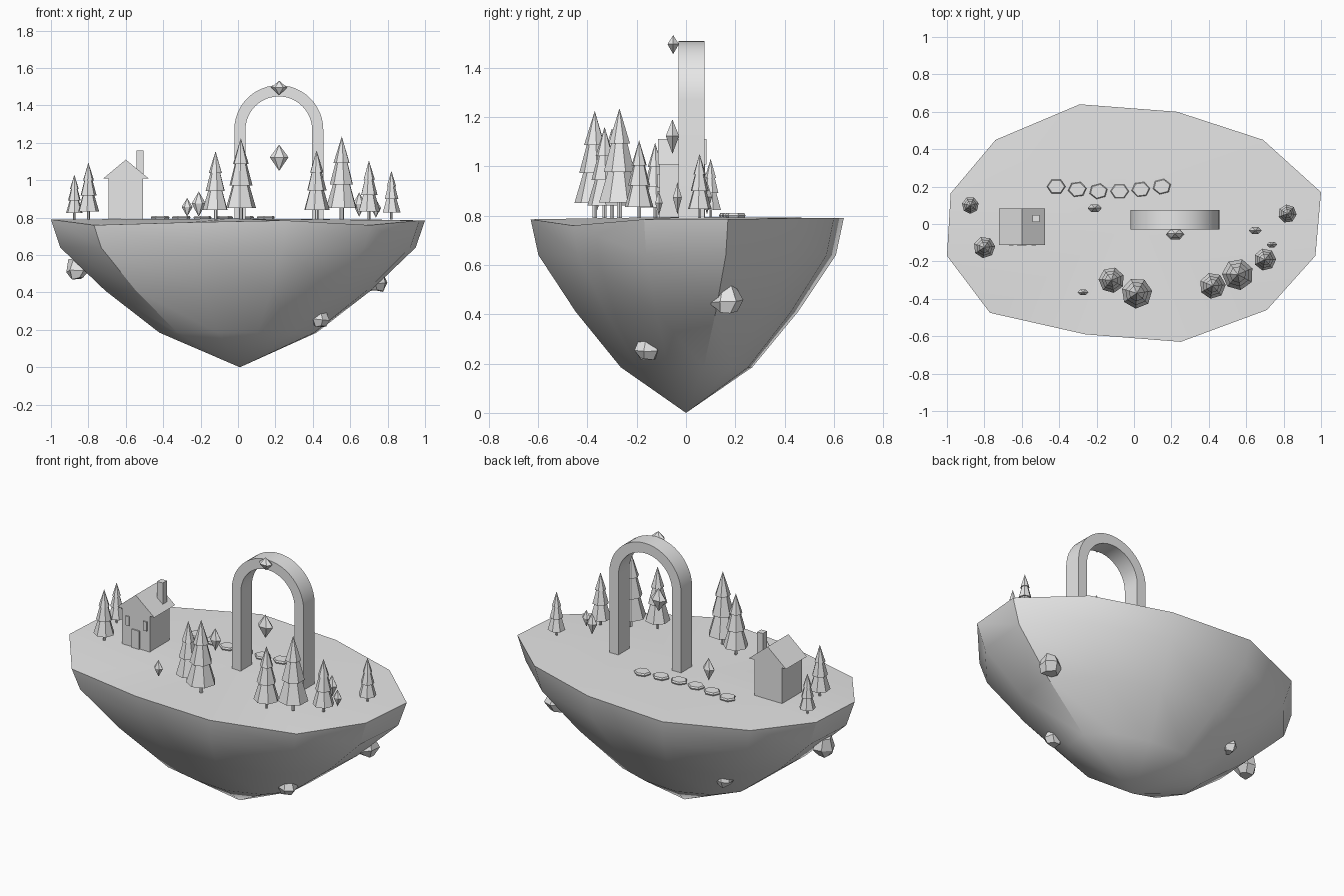
import bpy, bmesh, math, random
from mathutils import Vector

random.seed(4)
if "Cube" in bpy.data.objects:
    bpy.data.objects.remove(bpy.data.objects["Cube"])

stone = bpy.data.materials.new("plain_grey")
stone.use_nodes = True
stone.diffuse_color = (0.8, 0.8, 0.8, 1)
stone.node_tree.nodes["Principled BSDF"].inputs["Base Color"].default_value = (0.8, 0.8, 0.8, 1)
GROUND = 0.79


def finish(name, bm, smooth=False):
    bmesh.ops.recalc_face_normals(bm, faces=bm.faces)
    mesh = bpy.data.meshes.new(name)
    bm.to_mesh(mesh)
    bm.free()
    mesh.materials.append(stone)
    ob = bpy.data.objects.new(name, mesh)
    bpy.context.collection.objects.link(ob)
    if smooth:
        bpy.ops.object.select_all(action="DESELECT")
        ob.select_set(True)
        bpy.context.view_layer.objects.active = ob
        bpy.ops.object.shade_smooth_by_angle(angle=math.radians(30))
    return ob


def lathe(bm, center, profile, sides, sx=1, sy=1, turn=0):
    """Spin (radius, height) points about z; zero radius closes to a point."""
    cx, cy, cz = center
    rings = []
    for r, z in profile:
        if r == 0:
            rings.append([bm.verts.new((cx, cy, cz + z))])
            continue
        angles = [turn + math.tau * i / sides for i in range(sides)]
        rings.append([bm.verts.new((cx + r * sx * math.cos(a), cy + r * sy * math.sin(a), cz + z))
                      for a in angles])
    bridge(bm, rings)
    for ring in (rings[0], rings[-1]):
        if len(ring) > 2:
            bm.faces.new(ring)


def bridge(bm, rings):
    for a, b in zip(rings, rings[1:]):
        n = max(len(a), len(b))
        for i in range(n):
            j = (i + 1) % n
            if len(a) == 1:
                bm.faces.new((a[0], b[i], b[j]))
            elif len(b) == 1:
                bm.faces.new((a[i], a[j], b[0]))
            else:
                bm.faces.new((a[i], a[j], b[j], b[i]))


def extrude_profile(name, points, y0, y1, smooth=False):
    """Prism from an x-z outline running along y."""
    bm = bmesh.new()
    face = bm.faces.new([bm.verts.new((x, y0, z)) for x, z in points])
    out = bmesh.ops.extrude_face_region(bm, geom=[face])
    verts = [v for v in out["geom"] if isinstance(v, bmesh.types.BMVert)]
    bmesh.ops.translate(bm, verts=verts, vec=(0, y1 - y0, 0))
    return finish(name, bm, smooth)


def box(name, x0, x1, y0, y1, z0, z1):
    return extrude_profile(name, [(x0, z0), (x1, z0), (x1, z1), (x0, z1)], y0, y1)


# Floating island: irregular rim shrinking in rings to a point
rim = [(1, .17, .785), (.69, .45, .79), (.23, .6, .79), (-.29, .64, .79), (-.74, .45, .785),
       (-.98, .165, .79), (-1, -.17, .79), (-.77, -.475, .76), (-.26, -.59, .775),
       (.25, -.63, .785), (.71, -.46, .76), (.97, -.17, .785)]
bm = bmesh.new()
rings = [[bm.verts.new((-.02, 0, .795))], [bm.verts.new(p) for p in rim]]
for scale, z in ((.95, .64), (.71, .41), (.42, .185)):
    rings.append([bm.verts.new((x * scale, y * scale, z)) for x, y, _ in rim])
rings.append([bm.verts.new((.01, 0, 0))])
bridge(bm, rings)
finish("island", bm, True)

# Stone archway
ARCH_X, ARCH_Z, STEPS = .218, 1.27, 24


def arc(r, flip):
    pts = [(ARCH_X + r * math.cos(math.pi * i / STEPS), ARCH_Z + r * math.sin(math.pi * i / STEPS))
           for i in range(STEPS + 1)]
    return pts[::-1] if flip else pts


outer, inner = .238, .178
outline = [(ARCH_X + outer, GROUND)] + arc(outer, False) + [(ARCH_X - outer, GROUND)]
outline += [(ARCH_X - inner, GROUND)] + arc(inner, True) + [(ARCH_X + inner, GROUND)]
extrude_profile("archway", outline, -.03, .075, True)

# House
box("house_walls", -.692, -.508, -.108, .078, GROUND, 1.012)
extrude_profile("house_roof", [(-.722, 1.008), (-.476, 1.008), (-.6, 1.11)], -.113, .084)
box("chimney", -.543, -.506, .01, .048, 1.02, 1.16)
box("door", -.625, -.575, -.115, -.107, GROUND, .9)
for side, x in (("right", -.655), ("left", -.537)):
    box("window_" + side, x - .012, x + .012, -.115, -.107, .913, .968)

# Conifers: trunk and three tiers, as (x, y, top height)
trees = [(-.875, .1, 1.03), (-.8, -.125, 1.095), (-.12, -.3, 1.155), (.015, -.37, 1.225),
         (.42, -.33, 1.16), (.555, -.27, 1.235), (.7, -.19, 1.105), (.82, .055, 1.05)]
for x, y, top in trees:
    h = top - GROUND
    base = (x, y, GROUND)
    turn = random.random()
    bm = bmesh.new()
    lathe(bm, base, [(.025 * h, 0), (.025 * h, .2 * h)], 6)
    finish("tree_trunk", bm)
    bm = bmesh.new()
    for r0, z0, r1, z1 in ((.19, .14, .09, .48), (.145, .42, .06, .74), (.1, .68, 0, 1)):
        lathe(bm, base, [(r0 * h, z0 * h), (r1 * h, z1 * h)], 7, turn=turn)
    finish("tree_foliage", bm)

# Crystals: (x, y, bottom, top, radius)
crystals = [(.22, -.055, 1.05, 1.19, .05), (.22, -.052, 1.455, 1.532, .043),
            (-.21, .085, .805, .94, .038), (-.272, -.365, .805, .905, .029),
            (.648, -.035, .805, .935, .034), (.737, -.11, .8, .9, .028)]
for x, y, z0, z1, r in crystals:
    bm = bmesh.new()
    h = z1 - z0
    lathe(bm, (x, y, z0), [(0, 0), (r, .52 * h), (0, h)], 6, sy=.62)
    finish("crystal", bm)

# Stepping stones
for i, y in enumerate((.2, .185, .175, .175, .185, .2)):
    bm = bmesh.new()
    lathe(bm, (-.416 + .113 * i, y, .793), [(.046, 0), (.05, .008), (.044, .017)], 6,
          sy=.85, turn=.15 * (i % 3))
    finish("stepping_stone", bm)

# Boulders lodged in the underside: (x, y, z, radius)
for x, y, z, r in ((.435, -.155, .26, .056), (.735, .165, .46, .066),
                   (-.86, -.08, .52, .062), (-.445, .262, .35, .052)):
    bm = bmesh.new()
    lathe(bm, (x, y, z), [(.6 * r, -.75 * r), (r, -.1 * r), (.65 * r, .85 * r)], 6,
          turn=random.random())
    for v in bm.verts:
        v.co += Vector([random.uniform(-.12, .12) * r for _ in range(3)])
    finish("boulder", bm)
